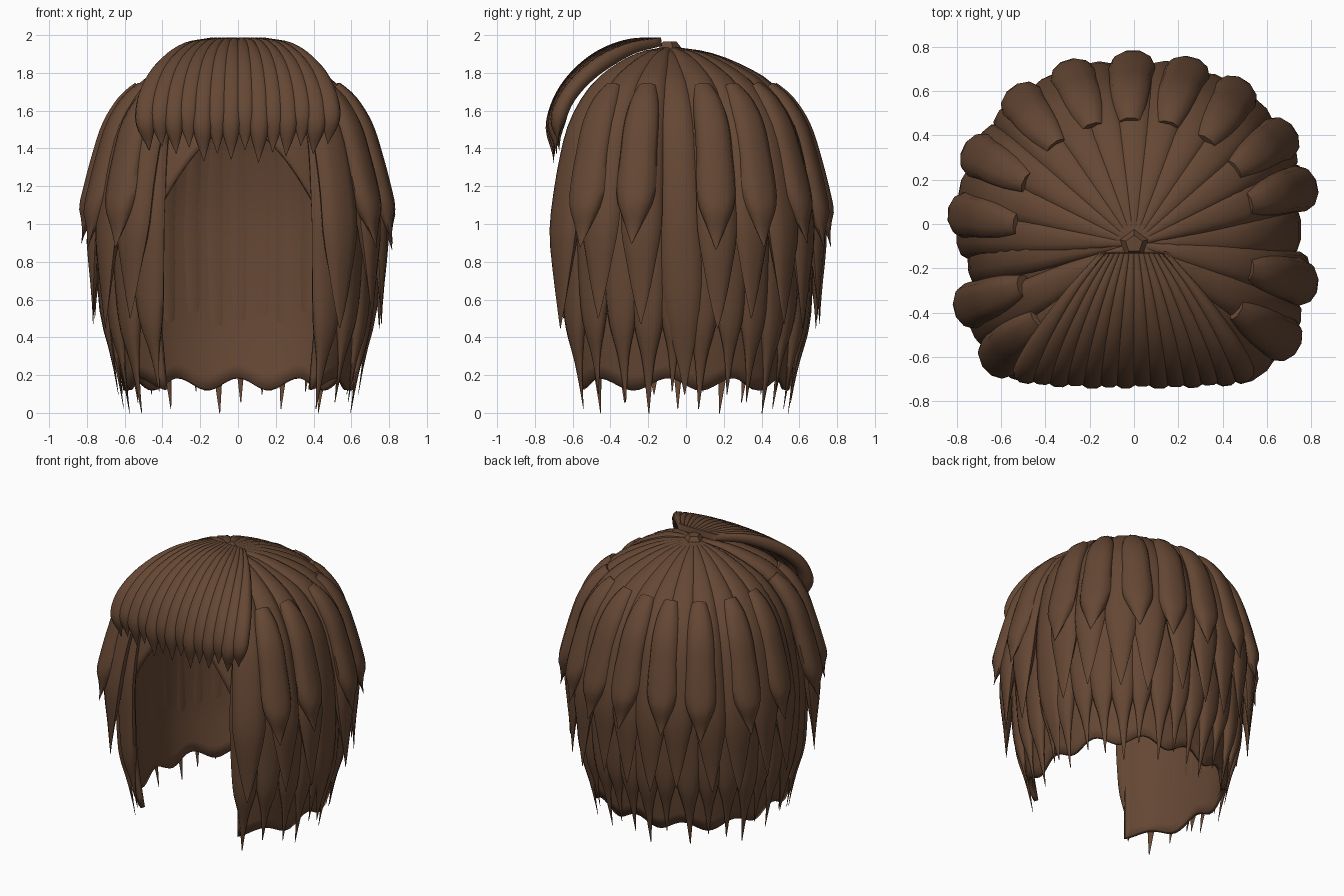
import bpy, bmesh, math, random
from mathutils import Vector

random.seed(4)
if "Cube" in bpy.data.objects:
    bpy.data.objects.remove(bpy.data.objects["Cube"])

brown = bpy.data.materials.new("hair_brown")
brown.use_nodes = True
brown.diffuse_color = (0.13, 0.063, 0.034, 1)
brown.node_tree.nodes["Principled BSDF"].inputs["Base Color"].default_value = brown.diffuse_color


def spline(pts, t):
    """Catmull-Rom through evenly spaced points, t from 0 to 1."""
    f = min(max(t, 0), 1) * (len(pts) - 1)
    i = min(int(f), len(pts) - 2)
    f -= i
    b, c = Vector(pts[i]), Vector(pts[i + 1])
    a = Vector(pts[i - 1]) if i else 2 * b - c
    d = Vector(pts[i + 2]) if i + 2 < len(pts) else 2 * c - b
    return b + 0.5 * f * (c - a + f * (2 * a - 5 * b + 4 * c - d + f * (3 * (b - c) + d - a)))


# Head outline from crown to hem: (share of full width, height)
OUTLINE = [(0.03, 1.95), (0.27, 1.91), (0.5, 1.83), (0.7, 1.73), (0.87, 1.56), (0.95, 1.36),
           (1.0, 1.1), (1.0, 0.85), (0.98, 0.55), (0.94, 0.32), (0.87, 0.0)]


def at_height(z):
    return next((i / 400 for i in range(401) if spline(OUTLINE, i / 400).y <= z), 1.0)


def sink(scale):
    """Inner layers sit a little lower."""
    return (1 - scale) * 0.3


def head(angle, t, scale):
    """Point on the head form; angle is measured from the front towards +x."""
    k, z = spline(OUTLINE, t)
    s, c = math.sin(angle), -math.cos(angle)
    n, depth = (3.0, 0.8) if c < 0 else (2.15, 0.74)
    r = (abs(s / 0.8) ** n + abs(c / depth) ** n) ** (-1 / n) * k * scale
    return Vector((r * s, r * c - 0.09 * max(0, 1 - k), z))


def finish(name, bm, angle=50):
    bmesh.ops.recalc_face_normals(bm, faces=bm.faces)
    mesh = bpy.data.meshes.new(name)
    bm.to_mesh(mesh)
    bm.free()
    mesh.materials.append(brown)
    ob = bpy.data.objects.new(name, mesh)
    bpy.context.collection.objects.link(ob)
    bpy.ops.object.select_all(action="DESELECT")
    ob.select_set(True)
    bpy.context.view_layer.objects.active = ob
    bpy.ops.object.shade_smooth_by_angle(angle=math.radians(angle))
    return ob


def lock(bm, surf, u, width, thick, shape, bend=0.0, rows=22, sides=10):
    """Sweep a flattened oval along surf(u, t), widths following shape."""
    widths = [(w, 0) for w in shape]
    rings = []
    for i in range(rows + 1):
        t = i / rows
        v = u + bend * t * t
        p = surf(v, t)
        side = (surf(v + 0.02, t) - surf(v - 0.02, t)).normalized()
        along = surf(v, min(t + 0.02, 1)) - surf(v, max(t - 0.02, 0))
        out = along.cross(side).normalized()
        w = max(spline(widths, t).x, 0.015)
        h = thick * min(1, 0.25 + w) * (1 if t < 0.8 else max(0.08, (1 - t) / 0.2))
        ring = []
        for j in range(sides):
            a = math.tau * j / sides
            x, y = math.cos(a), math.sin(a)
            x = math.copysign(abs(x) ** 0.8, x)
            ring.append(bm.verts.new(p + side * x * w * width + out * y * h))
        rings.append(ring)
    for a, b in zip(rings, rings[1:]):
        for j in range(sides):
            k = (j + 1) % sides
            bm.faces.new((a[j], a[k], b[k], b[j]))
    bm.faces.new(rings[0])
    bm.faces.new(rings[-1])


def layer(name, angles, scale, top, tips, width, thick, shape, flare=0.0, bend=0.0):
    bm = bmesh.new()
    drop = Vector((0, 0, sink(scale)))
    t0 = at_height(top + drop.z)
    for i, deg in enumerate(angles):
        t1 = at_height(tips[i % len(tips)] + drop.z)

        def surf(a, t):
            return head(a, t0 + (t1 - t0) * t, scale + flare * t ** 3) - drop
        lock(bm, surf, math.radians(deg), width, thick, shape,
             bend * random.uniform(-1, 1))
    return finish(name, bm)


def spread(a, b, n):
    return [a + (b - a) * i / (n - 1) for i in range(n)]


# Inner cap: closed over the crown, open at the face, wavy hem
bm = bmesh.new()
cols, levels, cap_scale = 96, 40, 0.84
hem_t = at_height(0.2)
grid = []
for i in range(levels + 1):
    t = i / levels
    z = spline(OUTLINE, t).y
    gap = math.radians(35 * min(1, max(0, (1.55 - z) / 0.5)) ** 0.6)
    row = []
    for j in range(cols + 1):
        a = gap + (math.tau - 2 * gap) * j / cols
        hem = hem_t + 0.01 * math.cos(11 * a)
        row.append(bm.verts.new(head(a, t * hem, cap_scale)))
    grid.append(row)
for r, q in zip(grid, grid[1:]):
    for j in range(cols):
        bm.faces.new((r[j], r[j + 1], q[j + 1], q[j]))
bmesh.ops.remove_doubles(bm, verts=bm.verts, dist=0.0005)
bmesh.ops.translate(bm, verts=bm.verts, vec=(0, 0, -sink(cap_scale)))
cap = finish("inner_cap", bm)
solid = cap.modifiers.new("thickness", "SOLIDIFY")
solid.thickness = 0.03
solid.offset = -1

# Width shapes along a lock, from root to tip
BLUNT = [0.5, 0.75, 0.88, 0.93, 0.95, 1.0, 0.95, 0.5, 0.02]
CROWN = [0.15, 0.4, 0.65, 0.8, 0.9, 0.95, 1.0, 1.0, 0.6, 0.02]
HEM = [0.7, 0.85, 1.0, 1.0, 0.9, 0.7, 0.3, 0.02]
STRAND = [0.3, 0.5, 0.75, 0.95, 1.0, 0.85, 0.02]

# Three overlapping layers, longest underneath, parted over each ear
EARS = [86, 283]
middle = [a for a in spread(41, 319, 19) if min(abs(a - e) for e in EARS) > 8]
layer("under_locks", spread(39, 321, 25), 0.855, 1.5, [0.03, 0.1, 0.06, 0.0, 0.12],
      0.105, 0.045, HEM, bend=0.04)
layer("middle_locks", middle, 0.895, 1.92, [0.45, 0.5, 0.47],
      0.108, 0.05, CROWN, flare=0.09, bend=0.04)
layer("outer_locks", [52, 71, 103, 121, 141, 162, 182, 202, 223, 246, 267, 297, 313],
      0.935, 1.72, [0.88, 0.9, 0.87], 0.104, 0.058, BLUNT, flare=0.1, bend=0.05)

# One long lock over each ear
layer("side_locks", EARS, 0.885, 1.91, [0.1], 0.11, 0.045, CROWN, bend=-0.12)

# Fringe sweeping forward from the crown: (half spread, y, z)
FRINGE = [(0.14, -0.13, 1.965), (0.28, -0.31, 1.945), (0.4, -0.5, 1.85),
          (0.47, -0.64, 1.7), (0.49, -0.705, 1.52), (0.47, -0.7, 1.32)]


def fringe(f, t):
    w, y, z = spline(FRINGE, t)
    return Vector((f * w, y + 0.03 * t * f ** 4,
                   z - 0.035 * f * f * math.sin(t * math.pi) + 0.07 * f * f * t ** 3))


bm = bmesh.new()
for i, f in enumerate(spread(-1, 1, 14)):
    reach = (1.0, 0.95, 0.98, 0.93)[i % 4]
    lock(bm, lambda u, t: fringe(u, t * reach), f, 0.058, 0.042, STRAND)
finish("fringe", bm)

# Small knot where the locks meet
bm = bmesh.new()
bmesh.ops.create_cone(bm, cap_ends=True, segments=5, radius1=0.08, radius2=0.04, depth=0.05)
bmesh.ops.translate(bm, verts=bm.verts, vec=(0, -0.09, 1.94))
finish("crown_knot", bm, 30)
